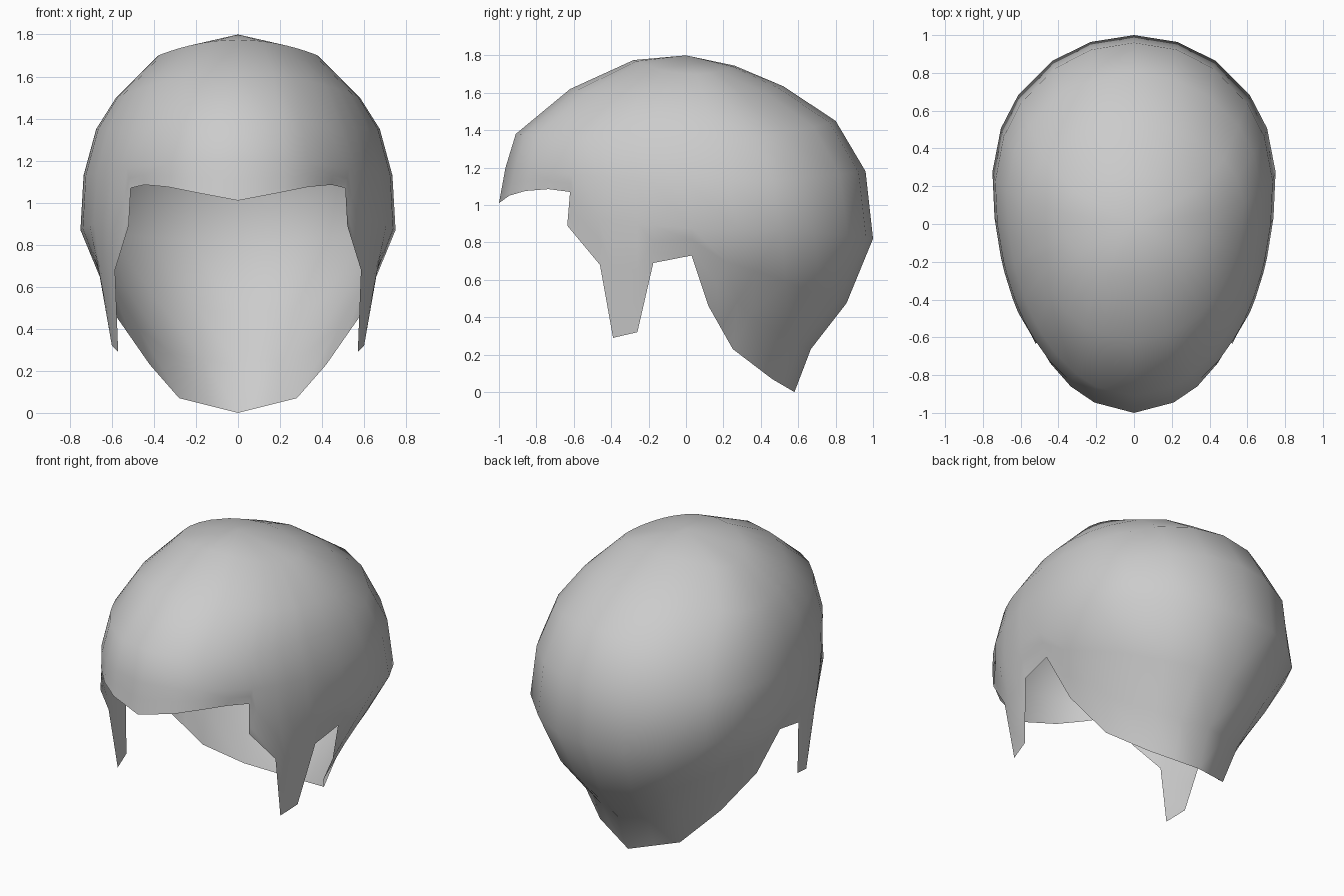
import bpy, bmesh
from math import sin, cos, radians
from mathutils import Vector

if "Cube" in bpy.data.objects:
    bpy.data.objects.remove(bpy.data.objects["Cube"])

# Columns running from front centre round to back centre: angle, lower edge point (x, y, z)
columns = [
    (0, 0, -1.0, 1.01), (17, .21, -.945, 1.05), (27, .335, -.86, 1.075),
    (38, .445, -.735, 1.085), (46, .51, -.62, 1.07),            # fringe
    (50, .52, -.635, .89), (55, .585, -.46, .68),               # temple
    (59, .57, -.39, .29), (66, .60, -.26, .32),                 # side lock
    (70, .665, -.175, .69), (80, .68, .03, .73),                # ear notch
    (92, .58, .12, .46), (110, .50, .185, .345), (125, .42, .25, .23),
    (145, .28, .46, .07), (162, .14, .52, .035), (180, 0, .58, 0),  # nape
]

# Egg-shaped rings: half width, centre y, front y, back y, z at front / side / back
rings = [
    (.38, .05, -.28, .26, 1.775, 1.70, 1.745),
    (.58, .10, -.62, .52, 1.62, 1.50, 1.635),
    (.675, .15, -.91, .80, 1.38, 1.35, 1.45),
    (.735, .20, -.965, .96, 1.20, 1.13, 1.18),
    (.75, .25, -1.0, 1.0, 1.05, .87, .82),
]


def ring_point(ring, angle):
    w, cy, yf, yb, zf, zs, zb = ring
    s, c = sin(radians(angle)), cos(radians(angle))
    y = cy + (yf - cy) * c if c > 0 else cy - (yb - cy) * c
    end = zf if c > 0 else zb
    x = 0 if angle in (0, 180) else w * s
    return Vector((x, y, end + (zs - end) * s * s))


def column_points(angle, *edge):
    edge = Vector(edge)
    pts = [ring_point(r, angle) for r in rings]
    if edge.z > .85:
        pts[4] = pts[3].lerp(edge, .5)
    belly = pts[4]
    upper, lower = belly.lerp(edge, .42), belly.lerp(edge, .72)
    if angle > 120:                       # rounded back of the head
        upper.y += .035
        lower.y -= .03
    return pts + [upper, lower, edge]


# Half shell, then mirrored
bm = bmesh.new()
crown = bm.verts.new((0, 0, 1.8))
grid = [[bm.verts.new(p) for p in column_points(*c)] for c in columns]
for a, b in zip(grid, grid[1:]):
    bm.faces.new((crown, a[0], b[0]))
    for i in range(len(a) - 1):
        bm.faces.new((a[i], a[i + 1], b[i + 1], b[i]))
bmesh.ops.recalc_face_normals(bm, faces=bm.faces)
if sum(f.normal.dot(f.calc_center_median() - Vector((0, 0, .8))) for f in bm.faces) < 0:
    bmesh.ops.reverse_faces(bm, faces=bm.faces)
for f in bm.faces:
    f.smooth = True

mesh = bpy.data.meshes.new("hair_shell")
bm.to_mesh(mesh)
bm.free()
hair = bpy.data.objects.new("hair_shell", mesh)
bpy.context.collection.objects.link(hair)
mirror = hair.modifiers.new("Mirror", 'MIRROR')
mirror.use_clip = True
mirror.merge_threshold = .001
